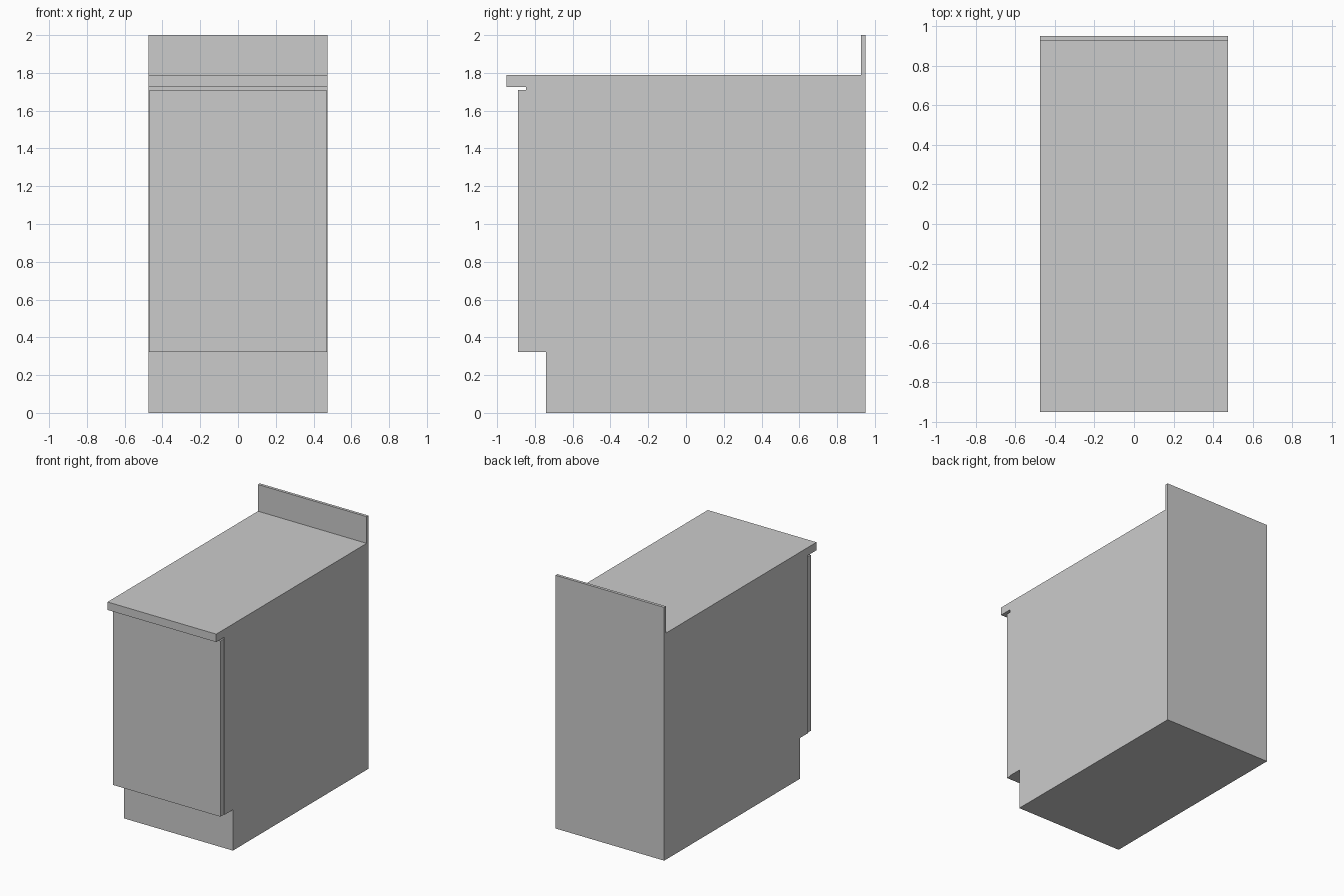
import bpy
import bmesh

if "Cube" in bpy.data.objects:
    bpy.data.objects.remove(bpy.data.objects["Cube"])


def extrude_profile(name, points, half_width):
    """Extrude a closed (y, z) side profile symmetrically along x."""
    bm = bmesh.new()
    face = bm.faces.new([bm.verts.new((-half_width, y, z)) for y, z in points])
    result = bmesh.ops.extrude_face_region(bm, geom=[face])
    moved = [v for v in result["geom"] if isinstance(v, bmesh.types.BMVert)]
    bmesh.ops.translate(bm, verts=moved, vec=(2 * half_width, 0, 0))
    bmesh.ops.recalc_face_normals(bm, faces=bm.faces)
    mesh = bpy.data.meshes.new(name)
    bm.to_mesh(mesh)
    bm.free()
    obj = bpy.data.objects.new(name, mesh)
    bpy.context.collection.objects.link(obj)
    return obj


BACK, CARCASS_FRONT, DOOR_FRONT = 0.95, -0.847, -0.889
TOE_TOP, DOOR_TOP = 0.322, 1.71
TOP_UNDER, TOP_SURFACE = 1.726, 1.789

# Cabinet body: toe kick, overhanging worktop and upstand in one continuous shell
extrude_profile("cabinet_body", [
    (BACK, 0), (BACK, 2),
    (0.927, 2), (0.927, TOP_SURFACE),
    (-0.95, TOP_SURFACE), (-0.95, TOP_UNDER),
    (CARCASS_FRONT, TOP_UNDER), (CARCASS_FRONT, TOE_TOP),
    (-0.742, TOE_TOP), (-0.742, 0),
], 0.475)

# Door: flat slab slightly narrower than the body
extrude_profile("door", [
    (CARCASS_FRONT, TOE_TOP), (CARCASS_FRONT, DOOR_TOP),
    (DOOR_FRONT, DOOR_TOP), (DOOR_FRONT, TOE_TOP),
], 0.469)
